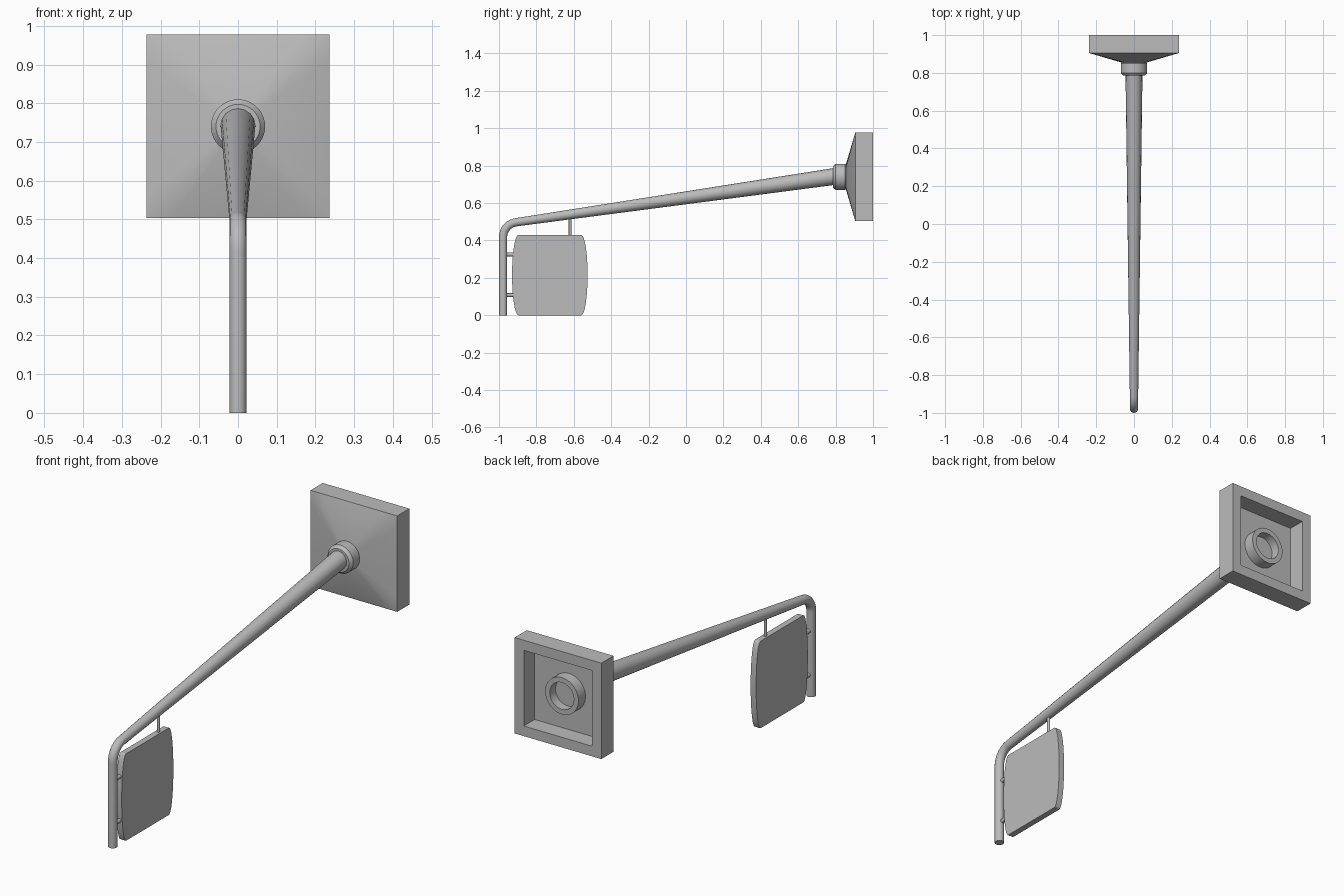
import bpy, bmesh, math
from mathutils import Vector

cube = bpy.data.objects.get("Cube")
if cube:
    bpy.data.objects.remove(cube, do_unlink=True)

grey = bpy.data.materials.new("plain grey")
grey.use_nodes = True
grey.diffuse_color = (0.5, 0.5, 0.5, 1)
grey.node_tree.nodes["Principled BSDF"].inputs["Base Color"].default_value = (0.5, 0.5, 0.5, 1)

SIDES = 40
AXIS_Z = 0.74


def finish(obj):
    obj.data.materials.clear()
    obj.data.materials.append(grey)
    bpy.ops.object.select_all(action='DESELECT')
    obj.select_set(True)
    bpy.context.view_layer.objects.active = obj
    bpy.ops.object.shade_smooth_by_angle(angle=math.radians(30))


def mesh_object(name, bm):
    bmesh.ops.recalc_face_normals(bm, faces=bm.faces)
    mesh = bpy.data.meshes.new(name)
    bm.to_mesh(mesh)
    bm.free()
    obj = bpy.data.objects.new(name, mesh)
    bpy.context.collection.objects.link(obj)
    finish(obj)


def loft(name, profile):
    """Rings along y, each (y, half size, is_square), capped at both ends."""
    bm = bmesh.new()
    rings = []
    for y, size, square in profile:
        ring = []
        for i in range(SIDES):
            a = math.tau * i / SIDES
            c, s = math.cos(a), math.sin(a)
            k = size / max(abs(c), abs(s)) if square else size
            ring.append(bm.verts.new((k * c, y, AXIS_Z + k * s)))
        rings.append(ring)
    for low, high in zip(rings, rings[1:]):
        for i in range(SIDES):
            j = (i + 1) % SIDES
            bm.faces.new((low[i], low[j], high[j], high[i]))
    bm.faces.new(rings[0])
    bm.faces.new(rings[-1])
    mesh_object(name, bm)


def tube(name, points):
    """Round tube through (y, z, radius) points."""
    curve = bpy.data.curves.new(name, 'CURVE')
    curve.dimensions = '3D'
    curve.bevel_depth = 1.0
    curve.bevel_resolution = 6
    curve.use_fill_caps = True
    spline = curve.splines.new('POLY')
    spline.points.add(len(points) - 1)
    for p, (y, z, r) in zip(spline.points, points):
        p.co = (0, y, z, 1)
        p.radius = r
    obj = bpy.data.objects.new(name, curve)
    bpy.context.collection.objects.link(obj)
    bpy.ops.object.select_all(action='DESELECT')
    obj.select_set(True)
    bpy.context.view_layer.objects.active = obj
    bpy.ops.object.convert(target='MESH')
    finish(bpy.context.view_layer.objects.active)


# Wall plate: shallow pyramid front, hollow back with a socket ring
loft("wall_plate", [
    (0.853, 0.06, False), (0.905, 0.237, True), (1.0, 0.237, True),
    (1.0, 0.187, True), (0.915, 0.187, True), (0.915, 0.091, False),
    (0.97, 0.091, False), (0.97, 0.066, False), (0.925, 0.066, False)])

# Collar with softened rims
loft("collar", [(0.785, 0.057, False), (0.80, 0.07, False),
                (0.85, 0.07, False), (0.865, 0.058, False)])

# Tapered arm, bend and hanging post in one tube
POST_Y, POST_R, BEND, BEND_Z = -0.978, 0.022, 0.08, 0.418
path = [(POST_Y, 0, POST_R)]
for i in range(13):
    a = math.radians(180 - 81.75 * i / 12)
    path.append((POST_Y + BEND + BEND * math.cos(a), BEND_Z + BEND * math.sin(a), POST_R))
path.append((0.80, 0.743, 0.045))
tube("arm_and_post", path)

# Sign panel: flat top and bottom, bulging sides
HEIGHT, THICK, STEPS = 0.43, 0.03, 16
bm = bmesh.new()
outline = []
for side in (1, -1):
    for i in range(STEPS + 1):
        a = side * math.pi * (i / STEPS - 0.5)
        y = -0.728 + side * (0.168 + 0.034 * math.cos(a))
        z = HEIGHT / 2 * (1 + math.sin(a))
        outline.append(bm.verts.new((-THICK / 2, y, z)))
panel = bm.faces.new(outline)
result = bmesh.ops.extrude_face_region(bm, geom=[panel])
moved = [v for v in result["geom"] if isinstance(v, bmesh.types.BMVert)]
bmesh.ops.translate(bm, verts=moved, vec=Vector((THICK, 0, 0)))
mesh_object("sign_panel", bm)

# Rods holding the panel
tube("hanger_rod", [(-0.62, 0.42, 0.007), (-0.62, 0.53, 0.007)])
for label, z in (("lower", 0.108), ("upper", 0.325)):
    tube(label + "_bracket_rod", [(-0.97, z, 0.01), (-0.91, z, 0.01)])
